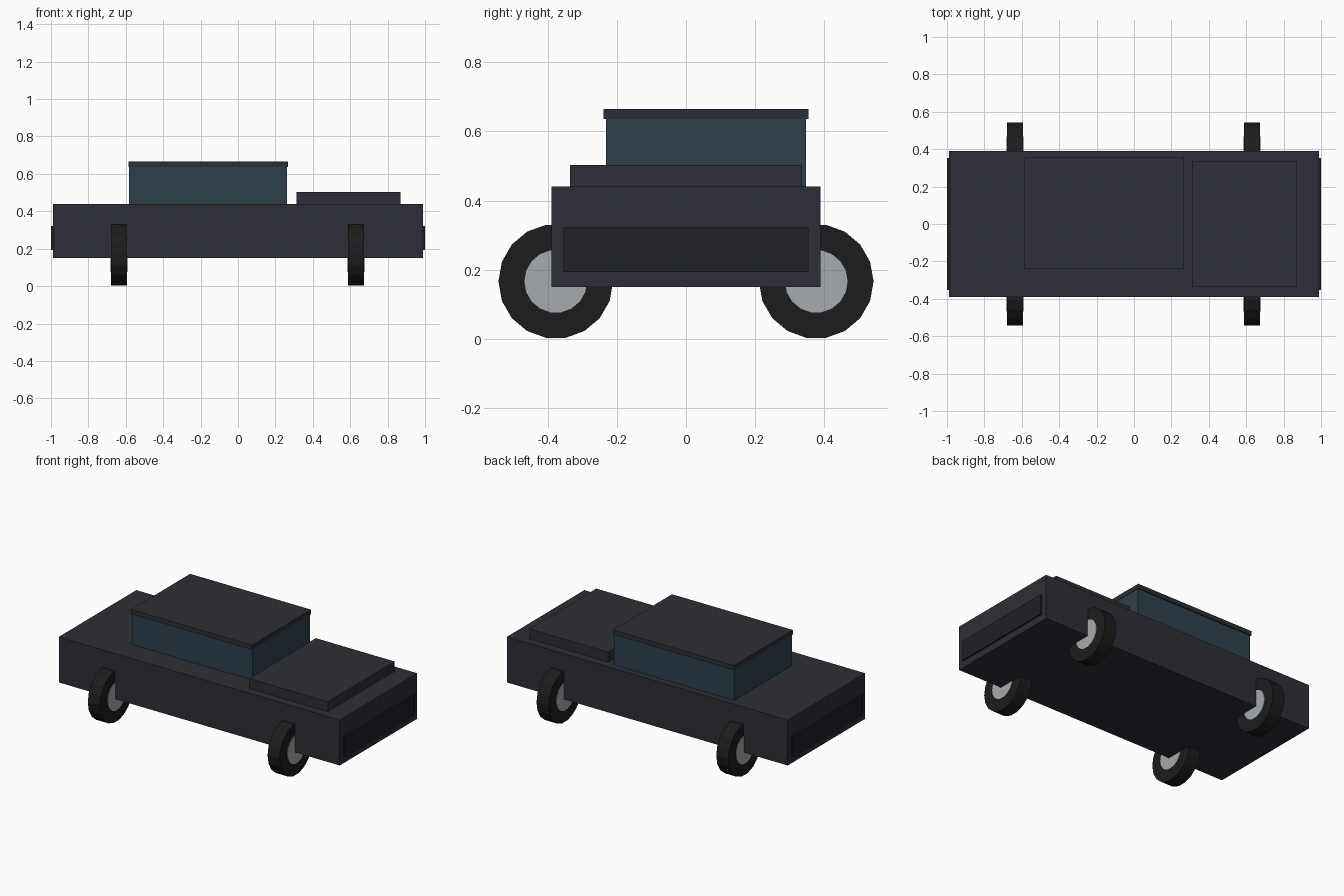
import bpy
import bmesh
from math import radians
from mathutils import Matrix

if "Cube" in bpy.data.objects:
    bpy.data.objects.remove(bpy.data.objects["Cube"])


def material(name, rgb):
    m = bpy.data.materials.new(name)
    m.diffuse_color = (*rgb, 1)
    m.use_nodes = True
    m.node_tree.nodes["Principled BSDF"].inputs["Base Color"].default_value = m.diffuse_color
    return m


PAINT = material("dark_paint", (0.026, 0.028, 0.038))
GLASS = material("tinted_glass", (0.027, 0.052, 0.07))
TRIM = material("black_trim", (0.014, 0.015, 0.02))
RUBBER = material("rubber", (0.012, 0.012, 0.013))
METAL = material("metal", (0.38, 0.41, 0.42))


def finish(name, bm, mat):
    mesh = bpy.data.meshes.new(name)
    bm.to_mesh(mesh)
    bm.free()
    mesh.materials.append(mat)
    bpy.context.collection.objects.link(bpy.data.objects.new(name, mesh))


def box(name, x, y, z, mat):
    """Box from (min, max) ranges on each axis."""
    bm = bmesh.new()
    centre = [(a + b) / 2 for a, b in (x, y, z)]
    size = [b - a for a, b in (x, y, z)]
    bmesh.ops.create_cube(bm, size=1, matrix=Matrix.Translation(centre) @ Matrix.Diagonal((*size, 1)))
    finish(name, bm, mat)


def disc(name, centre, radius, width, mat):
    """18-sided cylinder along x with a vertex at the bottom."""
    bm = bmesh.new()
    bmesh.ops.create_cone(bm, cap_ends=True, segments=18, radius1=radius, radius2=radius, depth=width,
                          matrix=Matrix.Translation(centre) @ Matrix.Rotation(radians(90), 4, 'Y'))
    finish(name, bm, mat)


# Body, hood, cabin and roof
box("body", (-0.99, 0.99), (-0.39, 0.39), (0.15, 0.44), PAINT)
box("hood", (0.313, 0.868), (-0.336, 0.336), (0.43, 0.503), PAINT)
box("cabin", (-0.583, 0.263), (-0.232, 0.348), (0.43, 0.64), GLASS)
box("roof", (-0.586, 0.266), (-0.239, 0.355), (0.636, 0.665), PAINT)

# Bumper panels at both ends
for name, s in (("front_bumper", 1), ("rear_bumper", -1)):
    box(name, sorted((s * 0.97, s * 1.0)), (-0.354, 0.354), (0.193, 0.322), TRIM)

# Wheels with hubs
for end, x in (("front", 0.631), ("rear", -0.636)):
    for side, y in (("right", -0.377), ("left", 0.377)):
        disc(f"{end}_{side}_tyre", (x, y, 0.166), 0.166, 0.085, RUBBER)
        disc(f"{end}_{side}_hub", (x, y, 0.166), 0.091, 0.091, METAL)
